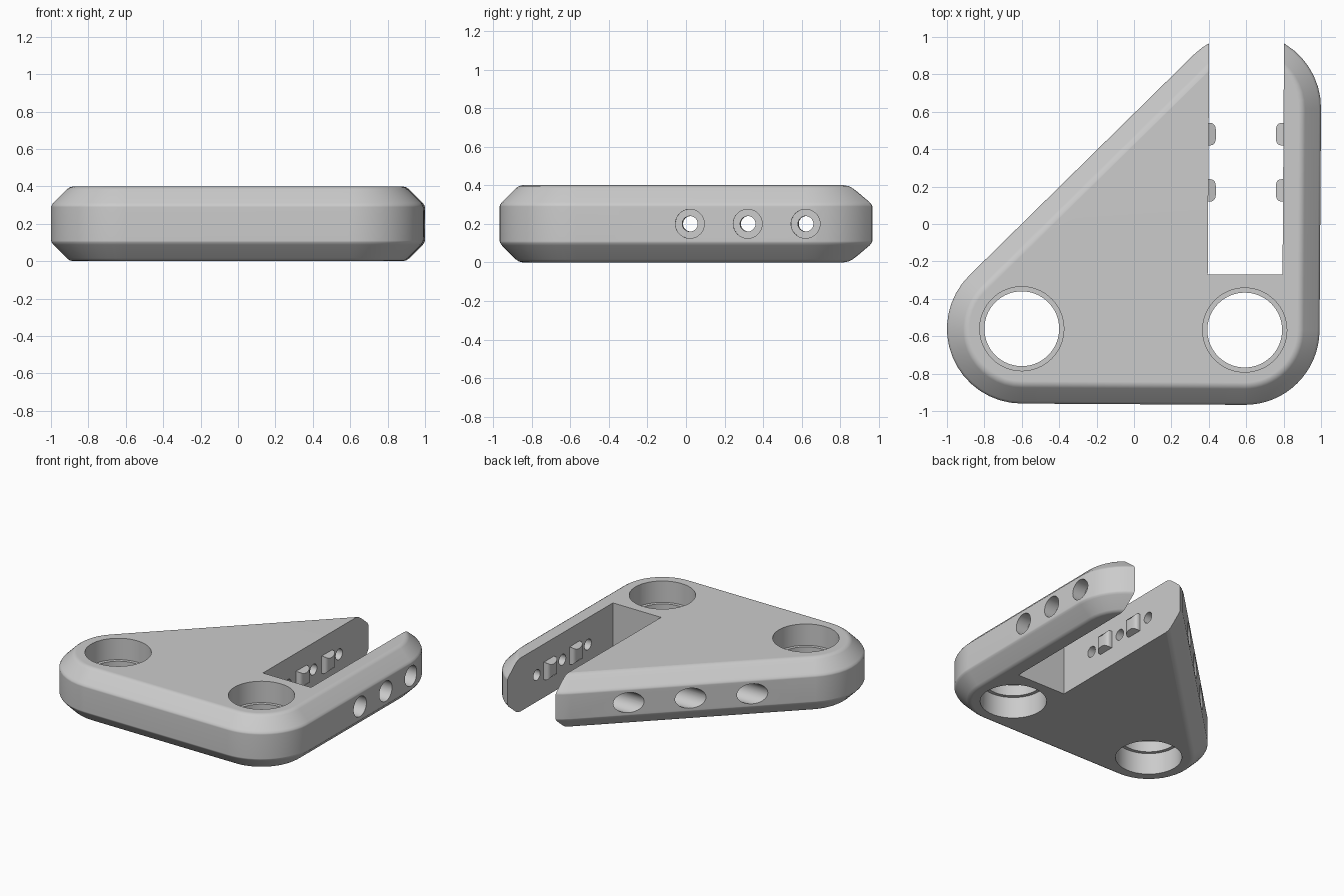
import bpy, bmesh, math
from mathutils import Vector, Matrix

if "Cube" in bpy.data.objects:
    bpy.data.objects.remove(bpy.data.objects["Cube"], do_unlink=True)

grey = bpy.data.materials.new("plain grey")
grey.use_nodes = True
grey.diffuse_color = (0.6, 0.6, 0.6, 1)
grey.node_tree.nodes["Principled BSDF"].inputs["Base Color"].default_value = (0.6, 0.6, 0.6, 1)

TILT = math.radians(-0.37)
MID = 0.2
CORNERS = [Vector((-0.6, -0.56)), Vector((0.592, -0.567)), Vector((0.6, 0.62))]


def finish(name, bm):
    bmesh.ops.recalc_face_normals(bm, faces=bm.faces)
    mesh = bpy.data.meshes.new(name)
    bm.to_mesh(mesh)
    bm.free()
    mesh.materials.append(grey)
    obj = bpy.data.objects.new(name, mesh)
    bpy.context.collection.objects.link(obj)
    return obj


def loft(name, rings):
    """Skin a stack of equal point rings and cap both ends."""
    bm = bmesh.new()
    rows = [[bm.verts.new(p) for p in ring] for ring in rings]
    n = len(rows[0])
    for low, high in zip(rows, rows[1:]):
        for i in range(n):
            j = (i + 1) % n
            bm.faces.new((low[i], low[j], high[j], high[i]))
    bm.faces.new(rows[0][::-1])
    bm.faces.new(rows[-1])
    return finish(name, bm)


def select_only(obj):
    bpy.ops.object.select_all(action="DESELECT")
    obj.select_set(True)
    bpy.context.view_layer.objects.active = obj


def cut(target, cutter):
    cutter.hide_render = True
    mod = target.modifiers.new("cut", "BOOLEAN")
    mod.operation, mod.solver, mod.object = "DIFFERENCE", "EXACT", cutter
    select_only(target)
    bpy.ops.object.modifier_apply(modifier=mod.name)
    bpy.data.objects.remove(cutter, do_unlink=True)


def cylinder(radius, length, matrix, sides=64):
    bm = bmesh.new()
    bmesh.ops.create_cone(bm, cap_ends=True, segments=sides, radius1=radius,
                          radius2=radius, depth=length, matrix=matrix)
    return finish("bore_cutter", bm)


def outline(inset, z, steps=16):
    """Rounded triangle around the three corner centres."""
    pts = []
    for i, c in enumerate(CORNERS):
        into, out = c - CORNERS[i - 1], CORNERS[(i + 1) % 3] - c
        start = math.atan2(-into.x, into.y)
        sweep = (math.atan2(-out.x, out.y) - start) % math.tau
        for k in range(steps + 1):
            a = start + sweep * k / steps
            pts.append((c.x + (0.4 - inset) * math.cos(a),
                        c.y + (0.4 - inset) * math.sin(a), z))
    return pts


# Chamfered body with softened chamfer edges
edge = [(0, 0.09), (0.004, 0.1), (0.012, 0.112), (0.085, 0.185), (0.1, 0.195), (0.12, 0.2)]
levels = [(i, MID - h) for i, h in reversed(edge)] + [(i, MID + h) for i, h in edge]
body = loft("bracket_body", [outline(i, z) for i, z in levels])

# Open slot running out of the back
bm = bmesh.new()
bmesh.ops.create_cube(bm, size=1, matrix=Matrix.Translation((0.6, 0.62, MID))
                      @ Matrix.Rotation(TILT, 4, "Z")
                      @ Matrix.Translation((0, -0.14, 0))
                      @ Matrix.Diagonal((0.4, 1.5, 1, 1)))
cut(body, finish("slot_cutter", bm))

# Upright holes, recessed from both faces down to a thin inner flange
for c in CORNERS[:2]:
    cut(body, cylinder(0.2, 1, Matrix.Translation((c.x, c.y, MID))))
    for z in (-0.1, 0.5):
        cut(body, cylinder(0.225, 0.52, Matrix.Translation((c.x, c.y, z))))

# Cross bores with wider outer pockets on both sides
for y in (0.02, 0.32, 0.62):
    axis = (Matrix.Translation((1, y, MID)) @ Matrix.Rotation(TILT, 4, "Z")
            @ Matrix.Rotation(math.pi / 2, 4, "Y"))
    for radius, start, end in ((0.04, -2, 0.2), (0.075, -0.1, 0.2), (0.075, -2, -0.75)):
        place = axis @ Matrix.Translation((0, 0, (start + end) / 2))
        cut(body, cylinder(radius, end - start, place, 40))

# Small gripping nubs on the slot walls, with hollowed upper and lower ends
nubs = []
for y in (0.18, 0.48):
    for side, wall in (("right", 0.398), ("left", 0.798)):
        sign = 1 if side == "right" else -1
        profile = [(-0.06, -0.015)]
        for k in range(13):
            a = math.pi * k / 12
            ca, sa = math.cos(a), math.sin(a)
            profile.append((-0.06 * math.copysign(abs(ca) ** 0.6, ca), 0.04 * max(sa, 0) ** 0.6))
        profile.append((0.06, -0.015))
        rings = [[(wall + sign * d, y + w, MID + s * (0.04 + 0.025 * (w / 0.06) ** 2))
                  for w, d in profile] for s in (-1, 1)]
        nubs.append(loft(f"{side}_nub", rings))

for obj in [body] + nubs:
    select_only(obj)
    bpy.ops.object.shade_smooth_by_angle(angle=math.radians(35))
    mod = obj.modifiers.new("even shading", "WEIGHTED_NORMAL")
    mod.keep_sharp = True
